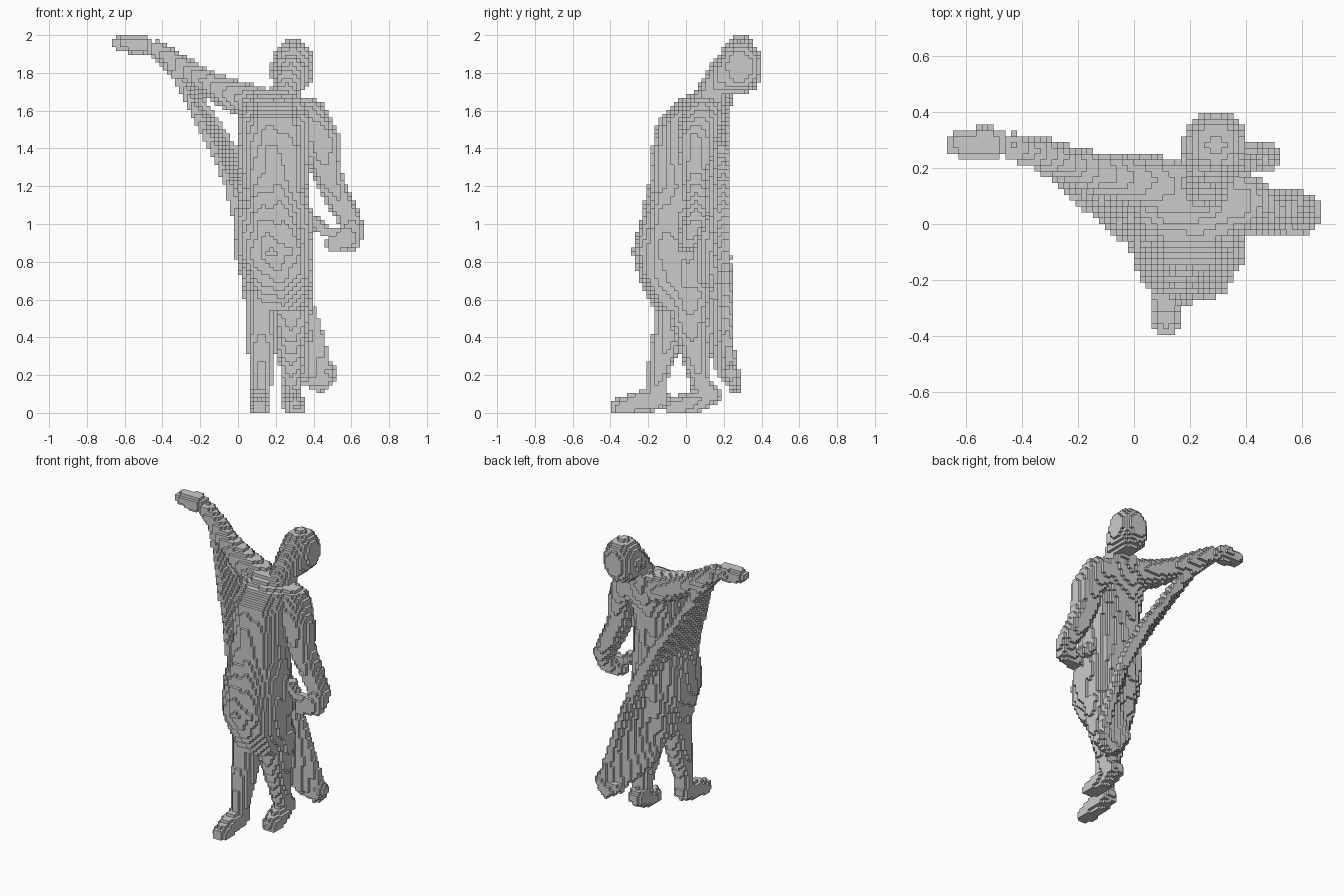
import bpy, bmesh, math
from mathutils import Vector

if "Cube" in bpy.data.objects:
    bpy.data.objects.remove(bpy.data.objects["Cube"])

V = 2 / 96                      # block size
NX, NY, NZ = 32, 19, 96         # half extents in x and y, full height in z
owner = {}                      # occupied block -> part name


def stamp(part, p, r):
    """Fill the blocks inside an ellipsoid."""
    lo = [math.floor((p[i] - r[i]) / V) for i in range(3)]
    hi = [math.floor((p[i] + r[i]) / V) for i in range(3)]
    for i in range(max(lo[0], -NX), min(hi[0], NX - 1) + 1):
        a = (((i + .5) * V - p[0]) / r[0]) ** 2
        for j in range(max(lo[1], -NY), min(hi[1], NY - 1) + 1):
            b = a + (((j + .5) * V - p[1]) / r[1]) ** 2
            if b > 1:
                continue
            for k in range(max(lo[2], 0), min(hi[2], NZ - 1) + 1):
                if b + (((k + .5) * V - p[2]) / r[2]) ** 2 <= 1:
                    owner.setdefault((i, j, k), part)


def limb(part, pts):
    """Tapered tube through (x, y, z, radius) points."""
    for a, b in zip(pts, pts[1:]):
        a, b = Vector(a), Vector(b)
        n = max(2, int((b - a).length / V * 1.5))
        for s in range(n + 1):
            q = a.lerp(b, s / n)
            stamp(part, q[:3], [q[3]] * 3)


def lathe(part, rows, fold):
    """Stacked ellipses (z, cx, cy, rx, ry) with drapery folds."""
    for r0, r1 in zip(rows, rows[1:]):
        r0, r1 = Vector(r0), Vector(r1)
        for k in range(NZ):
            z = (k + .5) * V
            if not r0[0] <= z < r1[0]:
                continue
            _, cx, cy, rx, ry = r0.lerp(r1, (z - r0[0]) / (r1[0] - r0[0]))
            for i in range(-NX, NX):
                for j in range(-NY, NY):
                    x, y = ((i + .5) * V - cx) / rx, ((j + .5) * V - cy) / ry
                    if abs(x) > 1.2 or abs(y) > 1.2:
                        continue
                    f = 1 + fold * math.sin(9 * math.atan2(y, x) + 12 * z)
                    # slightly squared ellipse
                    if (abs(x) ** 2.2 + abs(y) ** 2.2) ** (1 / 2.2) <= f:
                        owner.setdefault((i, j, k), part)


def sheet(part, rim, inner, thick):
    """Cloth spanned between two edge curves, with a thicker rim."""
    limb(part, [(*p, thick * 1.4) for p in rim])
    for m in range(len(rim) - 1):
        for s in range(18):
            t = s / 18
            a = Vector(rim[m]).lerp(Vector(rim[m + 1]), t)
            b = Vector(inner[m]).lerp(Vector(inner[m + 1]), t)
            for u in range(21):
                stamp(part, a.lerp(b, u / 20), [thick] * 3)


# Robed torso and skirt
lathe("torso", [(.54, .21, -.02, .155, .14), (.7, .205, -.05, .185, .195),
                (.85, .19, -.06, .205, .22), (1.05, .185, -.04, .2, .195),
                (1.2, .19, -.02, .175, .175), (1.4, .195, -.005, .185, .172),
                (1.55, .2, .03, .195, .18), (1.64, .2, .08, .19, .14),
                (1.71, .16, .14, .12, .08)], .03)

# Head tilted back, and neck
stamp("head", (.29, .285, 1.83), (.116, .122, .145))
stamp("head", (.28, .275, 1.79), (.104, .12, .11))
limb("neck", [(.24, .1, 1.63, .08), (.265, .17, 1.74, .085), (.28, .23, 1.8, .104)])

# Raised arm and hand
limb("raised_arm", [(.1, .14, 1.63, .1), (-.03, .165, 1.68, .085), (-.13, .185, 1.73, .072),
                    (-.22, .21, 1.78, .062), (-.32, .25, 1.85, .056), (-.43, .275, 1.92, .05)])
stamp("raised_hand", (-.53, .285, 1.95), (.085, .065, .052))
stamp("raised_hand", (-.6, .285, 1.955), (.07, .05, .046))

# Lowered arm and curled hand
limb("lowered_arm", [(.37, .08, 1.56, .11), (.44, .05, 1.44, .098), (.465, .05, 1.28, .078),
                     (.53, .06, 1.13, .07), (.605, .05, 1.0, .06)])
limb("lowered_hand", [(.605, .035, .98, .06), (.6, .015, .92, .058), (.51, -.005, .895, .048)])
limb("lowered_hand", [(.58, 0, .95, .04), (.47, .0, .955, .026), (.4, .02, 1.01, .04)])

# Forward leg and foot
limb("front_leg", [(.13, -.07, .62, .1), (.125, -.08, .47, .085), (.125, -.12, .32, .074),
                   (.125, -.15, .2, .056), (.12, -.15, .1, .055)])
limb("front_foot", [(.115, -.15, .08, .062), (.115, -.25, .055, .06), (.115, -.355, .03, .047)])

# Rear leg and foot
limb("rear_leg", [(.28, .02, .62, .12), (.28, .02, .46, .095), (.28, .045, .32, .075),
                  (.285, .07, .2, .058), (.285, .09, .12, .053)])
limb("rear_foot", [(.28, .13, .1, .058), (.29, .03, .05, .06), (.305, -.065, .03, .053)])

# Cloak hanging from the raised wrist, crossing the back to the far ankle
sheet("cloak",
      [(-.38, .26, 1.86), (-.22, .21, 1.67), (-.14, .19, 1.55), (-.055, .19, 1.42),
       (.1, .2, 1.2), (.245, .205, .92), (.345, .21, .65), (.425, .215, .4), (.475, .25, .19)],
      [(-.36, .24, 1.85), (-.26, .15, 1.66), (-.205, .1, 1.55), (-.14, .05, 1.42),
       (-.045, -.04, 1.2), (.015, -.06, .95), (.1, .02, .64), (.18, .13, .37), (.36, .2, .19)], .024)
limb("cloak", [(.36, .23, .18, .035), (.43, .26, .15, .042), (.48, .24, .21, .045)])


# Turn the blocks of every part into one mesh, keeping outer faces only
SIDES = []
for axis in range(3):
    for sign in (0, 1):
        quad = []
        for u, v in ((0, 0), (1, 0), (1, 1), (0, 1)):
            c = [0, 0, 0]
            c[axis], c[(axis + 1) % 3], c[(axis + 2) % 3] = sign, u, v
            quad.append(tuple(c))
        step = [0, 0, 0]
        step[axis] = 1 if sign else -1
        SIDES.append((step, quad if sign else quad[::-1]))

parts = {}
for cell, name in owner.items():
    parts.setdefault(name, []).append(cell)

for name, cells in parts.items():
    bm = bmesh.new()
    verts = {}
    for c in cells:
        for d, quad in SIDES:
            if (c[0] + d[0], c[1] + d[1], c[2] + d[2]) in owner:
                continue
            face = []
            for q in quad:
                key = (c[0] + q[0], c[1] + q[1], c[2] + q[2])
                if key not in verts:
                    verts[key] = bm.verts.new([n * V for n in key])
                face.append(verts[key])
            bm.faces.new(face)
    mesh = bpy.data.meshes.new(name)
    bm.to_mesh(mesh)
    bm.free()
    bpy.context.collection.objects.link(bpy.data.objects.new(name, mesh))
